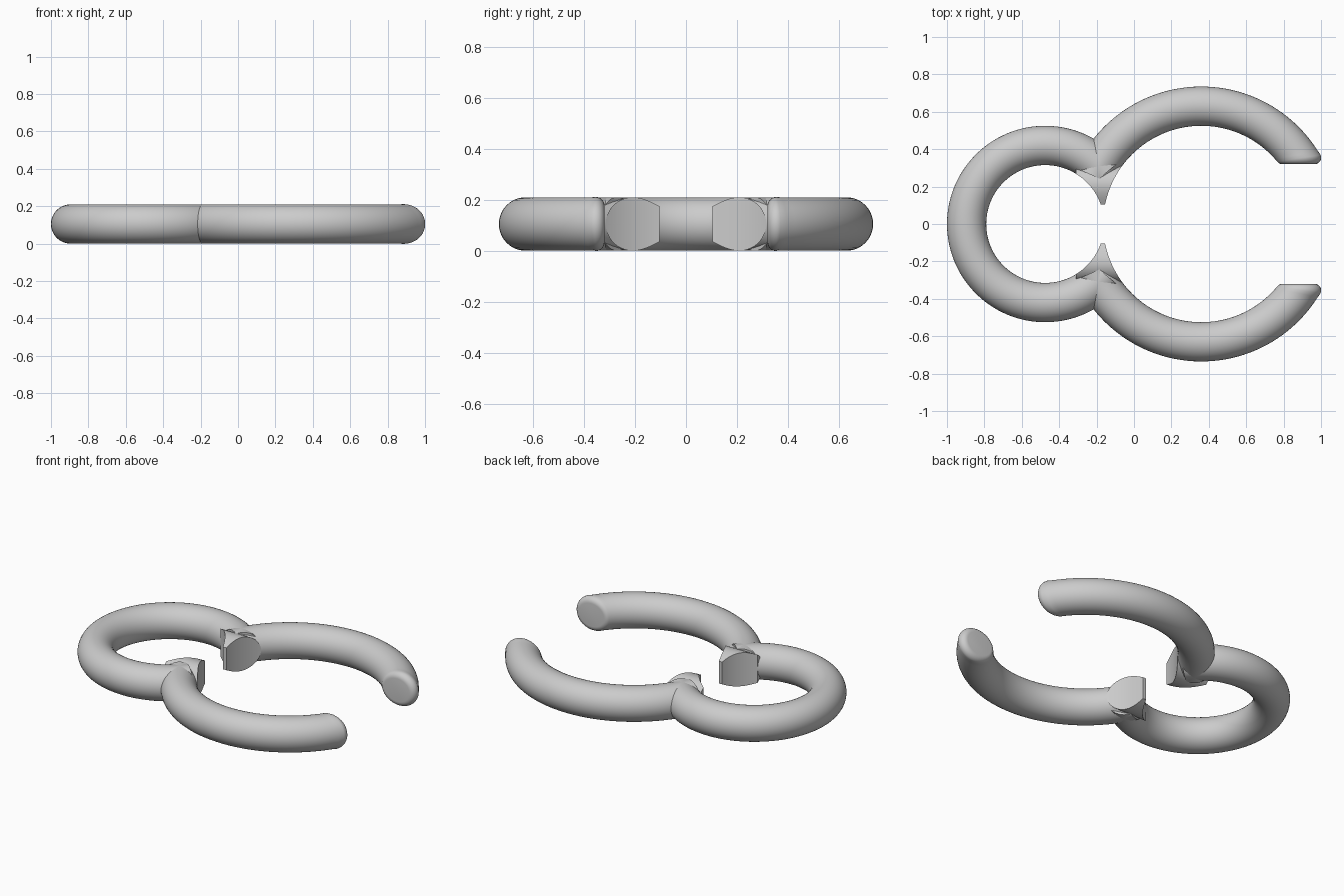
import bpy, bmesh
from math import sin, cos, pi, radians, asin, atan2, sqrt
from mathutils import Vector

cube = bpy.data.objects.get("Cube")
if cube:
    bpy.data.objects.remove(cube, do_unlink=True)

TUBE = 0.105                      # tube radius, also the height of its axis
SMALL_X, SMALL_R = -0.475, 0.42   # closed-side ring
LARGE_X, LARGE_R = 0.36, 0.63     # open clip arms
END_Y, FILLET = 0.32, 0.035       # arm tip plane and rounding
SIDES = 40

grey = bpy.data.materials.new("plain_grey")
grey.use_nodes = True
grey.diffuse_color = (0.6, 0.6, 0.6, 1)
grey.node_tree.nodes["Principled BSDF"].inputs["Base Color"].default_value = (0.6, 0.6, 0.6, 1)


def loft(name, sections, mirror=False):
    """Skin closed sections in order and cap both ends."""
    bm = bmesh.new()
    loops = [[bm.verts.new(p) for p in s] for s in sections]
    n = len(loops[0])
    for a, b in zip(loops, loops[1:]):
        for i in range(n):
            j = (i + 1) % n
            bm.faces.new((a[i], a[j], b[j], b[i]))
    bm.faces.new(loops[0])
    bm.faces.new(loops[-1])
    bmesh.ops.recalc_face_normals(bm, faces=bm.faces)
    mesh = bpy.data.meshes.new(name)
    bm.to_mesh(mesh)
    bm.free()
    mesh.materials.append(grey)
    ob = bpy.data.objects.new(name, mesh)
    bpy.context.collection.objects.link(ob)
    bpy.ops.object.select_all(action='DESELECT')
    ob.select_set(True)
    bpy.context.view_layer.objects.active = ob
    bpy.ops.object.shade_smooth_by_angle(angle=radians(30))
    if mirror:
        mod = ob.modifiers.new("Mirror", 'MIRROR')
        mod.use_axis = (False, True, False)
        mod.use_mirror_merge = False


def tube_point(cx, ring, angle, phi):
    r = ring + TUBE * cos(phi)
    return Vector((cx + r * cos(angle), r * sin(angle), TUBE + TUBE * sin(phi)))


phis = [2 * pi * i / SIDES for i in range(SIDES)]

# Small ring, open toward the arms
steps = 96
loft("small_ring", [
    [tube_point(SMALL_X, SMALL_R, radians(40 + 280 * k / steps), p) for p in phis]
    for k in range(steps + 1)])


# Curved arms: each lengthwise strand runs to a flat tip with a rounded rim
def arm_strand(phi):
    r = LARGE_R + TUBE * cos(phi)
    angle = asin(END_Y / r)
    corner = tube_point(LARGE_X, LARGE_R, angle, phi)
    normal = Vector((cos(phi) * cos(angle), cos(phi) * sin(angle), sin(phi)))
    end = Vector((0, -1, 0))
    centre = corner - FILLET * (normal + end) / (1 + normal.dot(end))
    touch = centre + FILLET * normal
    stop = atan2(touch.y, touch.x - LARGE_X)
    start = radians(156)
    strand = [tube_point(LARGE_X, LARGE_R, start + (stop - start) * k / 48, phi)
              for k in range(48)]
    return strand + [centre + FILLET * normal.slerp(end, k / 6) for k in range(7)]


loft("arm", list(zip(*[arm_strand(p) for p in phis])), mirror=True)


# Pointed stops filling the gap between the two inner circles
def stop_section(y):
    if y < 2 * TUBE:
        half = 0.07 + 0.035 * sin((y / TUBE - 1) * pi / 2)
    else:
        half = sqrt(max(TUBE ** 2 - (y - 2 * TUBE) ** 2, 0.0001))
    inner = SMALL_R - TUBE
    left = max(SMALL_X + sqrt(max(inner ** 2 - y * y, 0)), -0.31)
    right = LARGE_X - sqrt((LARGE_R - TUBE) ** 2 - y * y)
    low, high = TUBE - half, TUBE + half
    return [(left, y, low), (right, y, low), (right, y, high), (left, y, high)]


loft("pointed_stop",
     [stop_section(TUBE * (2 - cos(pi * k / 32))) for k in range(33)], mirror=True)
